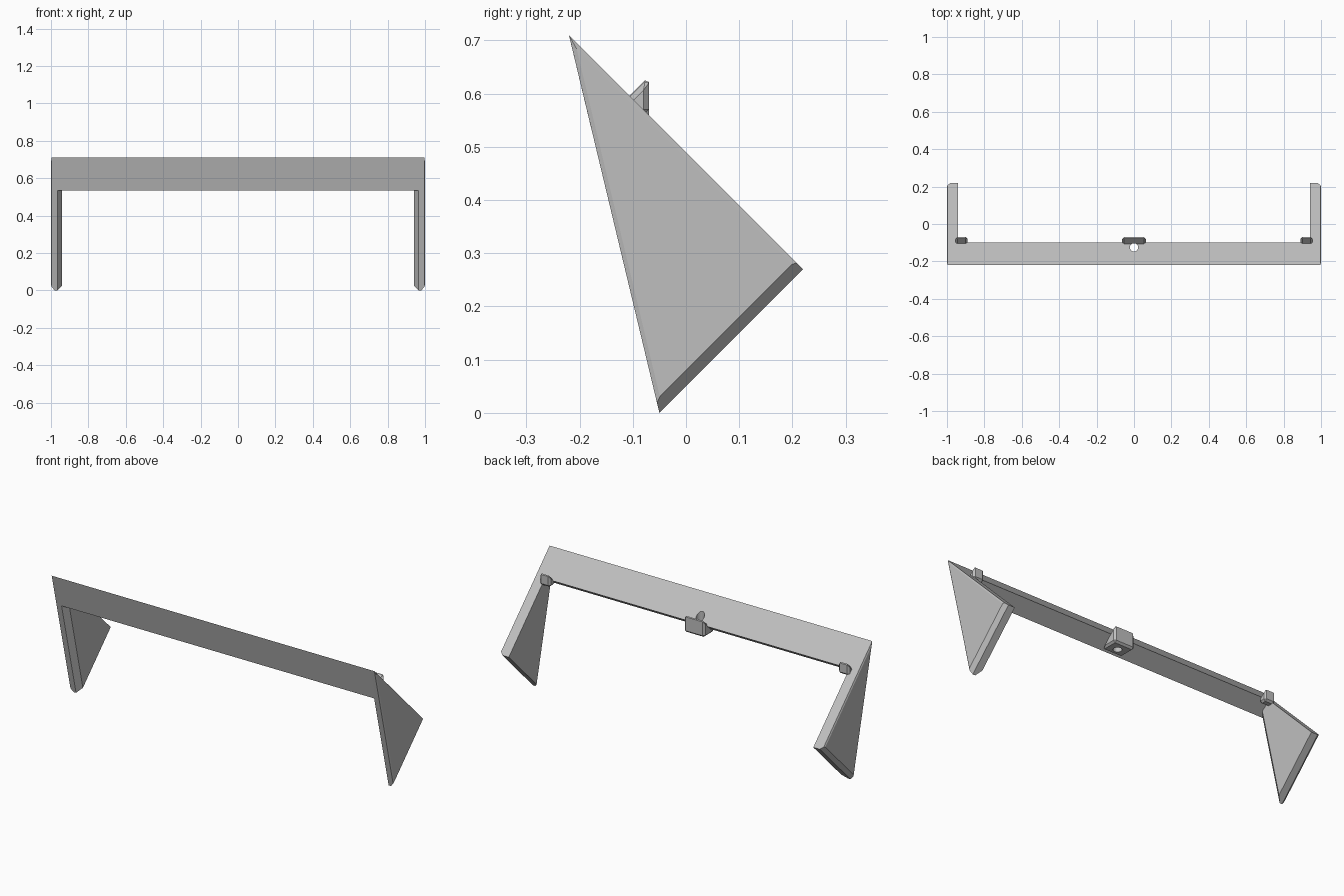
import bpy, bmesh
from mathutils import Vector

cube = bpy.data.objects.get("Cube")
if cube:
    bpy.data.objects.remove(cube, do_unlink=True)

grey = bpy.data.materials.new("plain_grey")
grey.use_nodes = True
grey.diffuse_color = (0.52, 0.52, 0.52, 1)
grey.node_tree.nodes["Principled BSDF"].inputs["Base Color"].default_value = (0.52, 0.52, 0.52, 1)


def prism(profile, x0, x1):
    """Extrude a (y, z) profile along x."""
    bm = bmesh.new()
    face = bm.faces.new([bm.verts.new((x0, y, z)) for y, z in profile])
    ext = bmesh.ops.extrude_face_region(bm, geom=[face])["geom"]
    moved = [v for v in ext if isinstance(v, bmesh.types.BMVert)]
    bmesh.ops.translate(bm, verts=moved, vec=(x1 - x0, 0, 0))
    bmesh.ops.recalc_face_normals(bm, faces=bm.faces)
    return bm


def finish(bm, name):
    bmesh.ops.recalc_face_normals(bm, faces=bm.faces)
    mesh = bpy.data.meshes.new(name)
    bm.to_mesh(mesh)
    bm.free()
    mesh.materials.append(grey)
    obj = bpy.data.objects.new(name, mesh)
    bpy.context.collection.objects.link(obj)
    return obj


def apply_modifiers(obj):
    bpy.context.view_layer.objects.active = obj
    for mod in list(obj.modifiers):
        bpy.ops.object.modifier_apply(modifier=mod.name)


def bevel(obj, width):
    mod = obj.modifiers.new("edge_bevel", 'BEVEL')
    mod.width = width
    mod.segments = 1
    apply_modifiers(obj)


def chamfer(bm, p, q, x_face, side, width, depth):
    """Cut the edge running p to q on the face x = x_face."""
    p, q = Vector((0, *p)), Vector((0, *q))
    along = (q - p).normalized()
    out = Vector((0, -along.z, along.y))          # outward for a clockwise outline
    point = p + Vector((x_face - side * width, 0, 0))
    normal = (Vector((side * depth, 0, 0)) + out * width).normalized()
    cut = bmesh.ops.bisect_plane(bm, geom=bm.verts[:] + bm.edges[:] + bm.faces[:],
                                 plane_co=point, plane_no=normal, clear_outer=True)
    edges = [e for e in cut["geom_cut"] if isinstance(e, bmesh.types.BMEdge)]
    bmesh.ops.holes_fill(bm, edges=edges, sides=0)


# Outline shared by the legs: top, rear and foot corners
top, rear, foot = (-0.22, 0.71), (0.22, 0.27), (-0.05, 0.0)

# Triangular side legs
for name, s in (("left_leg", 1), ("right_leg", -1)):
    bm = prism([top, rear, foot], s * 0.94, s)
    chamfer(bm, foot, top, s * 0.94, -s, 0.025, 0.03)
    chamfer(bm, foot, top, s, s, 0.004, 0.008)
    chamfer(bm, top, rear, s, s, 0.004, 0.008)
    chamfer(bm, rear, foot, s, s, 0.02, 0.021)
    finish(bm, name)

# Wedge-shaped crossbeam
beam = finish(prism([top, (-0.098, 0.588), (-0.178, 0.534)], -0.975, 0.975), "crossbeam")

# Central mounting block
block = finish(prism([(-0.17, 0.535), (-0.105, 0.597), (-0.07, 0.632), (-0.07, 0.535)],
                     -0.063, 0.063), "mounting_block")
bevel(block, 0.01)

# Vertical screw hole through beam and block
bm = bmesh.new()
bmesh.ops.create_cone(bm, cap_ends=True, segments=32, radius1=0.022, radius2=0.022, depth=0.4)
bmesh.ops.translate(bm, verts=bm.verts, vec=(0, -0.125, 0.58))
cutter = finish(bm, "hole_cutter")
cutter.hide_render = True
for obj in (beam, block):
    mod = obj.modifiers.new("screw_hole", 'BOOLEAN')
    mod.operation = 'DIFFERENCE'
    mod.solver = 'EXACT'
    mod.object = cutter
    apply_modifiers(obj)
bpy.data.objects.remove(cutter, do_unlink=True)

# Small corner lugs where the beam meets the legs
for name, s in (("left_lug", 1), ("right_lug", -1)):
    lug = finish(prism([(-0.115, 0.585), (-0.07, 0.63), (-0.07, 0.56), (-0.115, 0.56)],
                       s * 0.89, s * 0.955), name)
    bevel(lug, 0.01)
